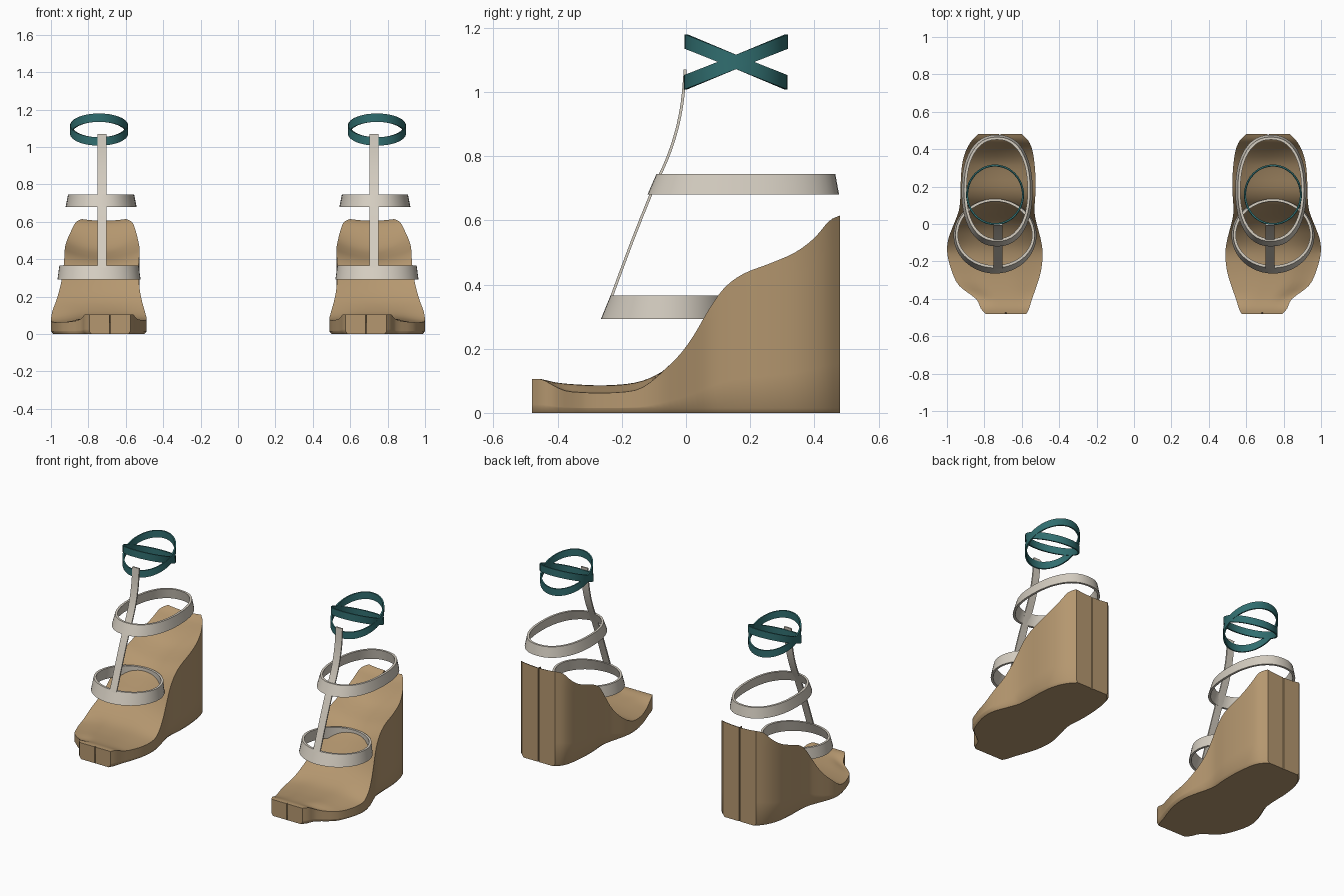
import bpy, math

if "Cube" in bpy.data.objects:
    bpy.data.objects.remove(bpy.data.objects["Cube"])

def material(name, rgb):
    m = bpy.data.materials.new(name)
    m.diffuse_color = (*rgb, 1)
    m.use_nodes = True
    m.node_tree.nodes["Principled BSDF"].inputs["Base Color"].default_value = m.diffuse_color
    return m

TAN = material("tan cork", (0.46, 0.31, 0.16))
SILVER = material("warm silver", (0.66, 0.61, 0.53))
TEAL = material("deep teal", (0.03, 0.155, 0.16))

def make(name, verts, faces, mat, angle=35):
    """Build one part and mirror it to the other shoe."""
    me = bpy.data.meshes.new(name)
    me.from_pydata(verts, [], faces)
    me.materials.append(mat)
    ob = bpy.data.objects.new(name, me)
    bpy.context.collection.objects.link(ob)
    bpy.ops.object.select_all(action='DESELECT')
    ob.select_set(True)
    bpy.context.view_layer.objects.active = ob
    bpy.ops.object.mode_set(mode='EDIT')
    bpy.ops.mesh.select_all(action='SELECT')
    bpy.ops.mesh.normals_make_consistent(inside=False)
    bpy.ops.object.mode_set(mode='OBJECT')
    bpy.ops.object.shade_smooth_by_angle(angle=math.radians(angle))
    mod = ob.modifiers.new("other_shoe", 'MIRROR')
    mod.use_mirror_merge = False
    return ob

def spline(rows, sub):
    """Catmull-Rom through rows of numbers."""
    out = []
    for i in range(len(rows) - 1):
        p0, p1 = rows[max(i - 1, 0)], rows[i]
        p2, p3 = rows[i + 1], rows[min(i + 2, len(rows) - 1)]
        for k in range(sub):
            t = k / sub
            out.append([0.5 * (2 * b + (c - a) * t + (2 * a - 5 * b + 4 * c - d) * t * t
                               + (3 * b - a - 3 * c + d) * t ** 3)
                        for a, b, c, d in zip(p0, p1, p2, p3)])
    return out + [list(rows[-1])]

def step(a, b, v):
    t = min(max((v - a) / (b - a), 0), 1)
    return t * t * (3 - 2 * t)

# Wedge sole: y, inner x, outer x, rim height
stations = [
    (-.48, .575, .795, .105), (-.45, .56, .82, .105), (-.40, .545, .845, .094),
    (-.33, .52, .935, .088), (-.25, .497, .975, .086), (-.16, .488, .998, .094),
    (-.09, .497, .995, .12), (-.03, .512, .975, .17), (.02, .525, .955, .235),
    (.07, .532, .937, .32), (.12, .53, .93, .39), (.18, .526, .927, .434),
    (.26, .527, .925, .465), (.34, .534, .915, .50), (.40, .545, .895, .545),
    (.445, .565, .868, .597), (.48, .60, .835, .615)]
half = [0, .03, .08, .15, .22, .30, .38, .44, .485]
cols = half + [.5] + [1 - u for u in reversed(half)]
n, side = len(cols), 4
verts, faces = [], []
rings = spline(stations, 3)
for r, (y, xl, xr, h) in enumerate(rings):
    w, last, first = xr - xl, r == len(rings) - 1, r == 0
    dish = .045 * step(-.1, .1, y) * (1 - .8 * step(.3, .48, y))
    toe = step(-.46, -.36, y) * (1 - step(-.16, -.05, y))

    def top(u):
        z = h - dish * (1 - (2 * u - 1) ** 2)
        z -= toe * (.024 * step(.65, 1, u) + .012 * step(.35, 0, u) if u < .35
                    else .024 * step(.65, 1, u))
        return z
    upper = [[xl + w * u, y, top(u)] for u in cols]
    lower = [[xl + .012 + (w - .024) * u, y, 0] for u in reversed(cols)]
    # side walls, bulging slightly near the ground
    zs = [.85, .55, .25]
    right = [[xr, y, top(1) * f] for f in zs] + [[xr, y, .015]]
    left = [[xl, y, .015]] + [[xl, y, top(0) * f] for f in reversed(zs)]
    mid = n // 2
    if last:      # narrow seam groove down the heel
        upper[mid][1] -= .025
        lower[mid][1] -= .025
    if first:     # small nick in the toe lip
        upper[mid][2] -= .015
        upper[mid][1] += .012
    verts += upper + right + lower + left
m = 2 * n + 2 * side
for r in range(len(rings) - 1):
    for i in range(m):
        j = (i + 1) % m
        faces.append((r * m + i, r * m + j, (r + 1) * m + j, (r + 1) * m + i))
for base in (0, (len(rings) - 1) * m):
    low = lambda i: base + n + side + (n - 1 - i)
    for i in range(n - 1):
        f = [base + i, base + i + 1]
        if i == n - 2:
            f += [base + n + k for k in range(side)]
        f += [low(i + 1), low(i)]
        if i == 0:
            f += [base + 2 * n + side + k for k in range(side)]
        faces.append(f)
make("wedge_sole", verts, faces, TAN, 40)

def band(name, cx, cy, low, high, z0, z1, mat, power=1.0, tilt=0, thick=.012, seg=48):
    """Closed strap; low and high are (rx, front ry, back ry) at its two edges."""
    vs, fs = [], []
    for s in range(seg):
        a = 2 * math.pi * s / seg
        c, d = math.cos(a), math.sin(a)
        ex, ey = [math.copysign(abs(v) ** power, v) for v in (c, d)]
        for (rx, rf, rb), z, inset in ((low, z0, 0), (high, z1, 0),
                                       (high, z1, thick), (low, z0, thick)):
            ry = rf if d < 0 else rb
            vs.append((cx + (rx - inset) * ex, cy + (ry - inset) * ey, z + tilt * ey))
    for s in range(seg):
        a, b = 4 * s, 4 * ((s + 1) % seg)
        for k in range(4):
            j = (k + 1) % 4
            fs.append((a + k, b + k, b + j, a + j))
    return make(name, vs, fs, mat)

# Horizontal straps
band("toe_strap", .743, -.06, (.222, .205, .195), (.212, .175, .195),
     .293, .366, SILVER, thick=.014)
band("ankle_strap", .732, .18, (.19, .30, .297), (.177, .272, .285),
     .68, .745, SILVER, power=.88, thick=.014)

# Crossed leg straps
for i, t in enumerate((-.0635, .0635)):
    r = .153 + .002 * i
    band("leg_strap_%d" % (i + 1), .743, .156, (r, r + .007, r + .007),
         (r, r + .007, r + .007), 1.071, 1.116, TEAL, tilt=t, thick=.009)

# Upright strap joining the bands
path = spline([(-.235, .355), (-.17, .53), (-.11, .68), (-.06, .79),
               (-.03, .88), (-.012, .97), (-.003, 1.07)], 4)
verts, faces = [], []
for y, z in path:
    for x, d in ((.702, 0), (.75, 0), (.75, .009), (.702, .009)):
        verts.append((x, y + d - .004, z))
for r in range(len(path) - 1):
    for k in range(4):
        j = (k + 1) % 4
        faces.append((4 * r + k, 4 * r + j, 4 * r + 4 + j, 4 * r + 4 + k))
e = 4 * (len(path) - 1)
faces += [(0, 1, 2, 3), (e, e + 1, e + 2, e + 3)]
make("upright_strap", verts, faces, SILVER)
